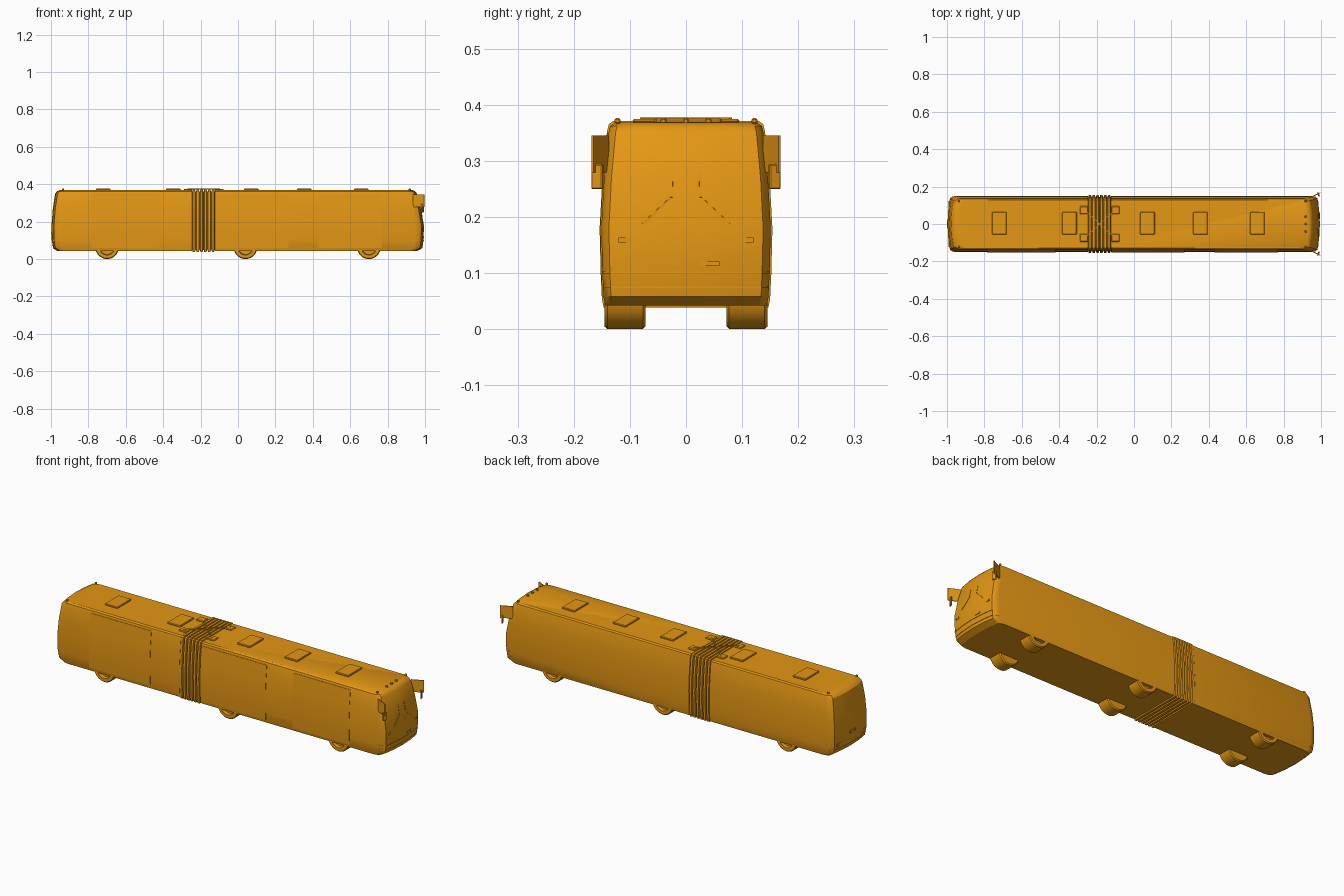
import bpy, bmesh, math
from mathutils import Matrix, Vector

cube = bpy.data.objects.get("Cube")
if cube:
    bpy.data.objects.remove(cube, do_unlink=True)

paint = bpy.data.materials.new("orange_paint")
paint.use_nodes = True
ORANGE = (0.78, 0.31, 0.007, 1)
paint.diffuse_color = ORANGE
paint.node_tree.nodes["Principled BSDF"].inputs["Base Color"].default_value = ORANGE

# Body levels: height, half width, nose x, tail x
LEVELS = [(0.042, 0.144, 0.955, -0.965), (0.058, 0.147, 0.985, -0.988),
          (0.10, 0.149, 0.992, -0.996), (0.18, 0.151, 0.994, -0.997),
          (0.27, 0.146, 0.978, -0.990), (0.35, 0.138, 0.957, -0.978),
          (0.362, 0.135, 0.947, -0.968), (0.368, 0.127, 0.935, -0.955)]
# Plan curve of a bus end: setback, fraction of half width
END = [(0.045, 1.0), (0.026, 0.97), (0.013, 0.91), (0.004, 0.5), (0, 0)]
JOINT_REAR, JOINT_FRONT = -0.245, -0.122


def finish(name, bm, smooth=True):
    bmesh.ops.recalc_face_normals(bm, faces=bm.faces)
    mesh = bpy.data.meshes.new(name)
    bm.to_mesh(mesh)
    bm.free()
    ob = bpy.data.objects.new(name, mesh)
    bpy.context.collection.objects.link(ob)
    mesh.materials.append(paint)
    if smooth:
        bpy.ops.object.select_all(action="DESELECT")
        ob.select_set(True)
        bpy.context.view_layer.objects.active = ob
        bpy.ops.object.shade_smooth_by_angle(angle=math.radians(28))
    return ob


def loft(name, rings, smooth=True, closed=False):
    bm = bmesh.new()
    rows = [[bm.verts.new(p) for p in ring] for ring in rings]
    n = len(rows[0])
    pairs = list(zip(rows, rows[1:]))
    if closed:
        pairs.append((rows[-1], rows[0]))
    for a, b in pairs:
        for i in range(n):
            j = (i + 1) % n
            bm.faces.new((a[i], a[j], b[j], b[i]))
    if not closed:
        bm.faces.new(rows[0])
        bm.faces.new(rows[-1])
    return finish(name, bm, smooth)


def box(name, center, size, rot=None, bevel=0.0):
    bm = bmesh.new()
    bmesh.ops.create_cube(bm, size=1)
    bmesh.ops.scale(bm, vec=size, verts=bm.verts)
    if bevel:
        bmesh.ops.bevel(bm, geom=bm.edges[:], offset=bevel, segments=1, affect="EDGES")
    if rot:
        bmesh.ops.transform(bm, matrix=rot, verts=bm.verts)
    bmesh.ops.translate(bm, vec=center, verts=bm.verts)
    return finish(name, bm, False)


def bar(name, a, b, width):
    a, b = Vector(a), Vector(b)
    rot = (b - a).to_track_quat("X", "Z").to_matrix().to_4x4()
    return box(name, (a + b) / 2, ((b - a).length, width, width), rot)


def level_value(z, column):
    for lo, hi in zip(LEVELS, LEVELS[1:]):
        if z <= hi[0]:
            t = (z - lo[0]) / (hi[0] - lo[0])
            return lo[column] + t * (hi[column] - lo[column])
    return LEVELS[-1][column]


def end_x(y, z, front):
    # Surface position on the nose or tail
    f = min(abs(y) / level_value(z, 1), 1)
    back = 0
    for (s1, f1), (s0, f0) in zip(END, END[1:]):
        if f0 <= f <= f1:
            back = s0 + (f - f0) / (f1 - f0) * (s1 - s0)
    return level_value(z, 2) - back if front else level_value(z, 3) + back


# Two body sections, lofted upward from plan outlines
def body(name, front):
    rings = []
    for z, w, nose, tail in LEVELS:
        tip, sign = (nose, -1) if front else (tail, 1)
        curve = [(tip + sign * s, f * w) for s, f in END]
        curve += [(x, -y) for x, y in reversed(curve[:-1])]
        joint = JOINT_FRONT if front else JOINT_REAR
        outline = [(joint, w)] + curve + [(joint, -w)]
        rings.append([(x, y, z) for x, y in outline])
    return loft(name, rings)


body("front_body", True)
body("rear_body", False)

# Folded bellows between the sections
section = [(w, z) for z, w, _, _ in LEVELS]
section += [(-y, z) for y, z in reversed(section)]
rings = []
ribs = 6
pitch = (JOINT_FRONT - JOINT_REAR) / ribs
for i in range(ribs):
    for t, s in ((0, 0.95), (0.15, 1.02), (0.75, 1.02), (0.9, 0.95)):
        x = JOINT_REAR + (i + t) * pitch
        rings.append([(x, y * s, 0.205 + (z - 0.205) * s) for y, z in section])
loft("bellows", rings, False)

# Thin side panels between the doors
for n, (x0, x1) in enumerate([(-0.785, -0.42), (-0.12, 0.27), (0.43, 0.77)]):
    side = [(w, z) for z, w, _, _ in LEVELS[1:6]]
    strip = [(-w - 0.002, z) for w, z in side] + [(-w + 0.004, z) for w, z in reversed(side)]
    loft(f"side_panel_{n}", [[(x, y, z) for y, z in strip] for x in (x0, x1)])


# Wheels: turned tyre with a recessed hub
def wheel(name, x, side):
    r = 0.0625
    profile = [(0.01, 0.072), (0.057, 0.072), (r, 0.077), (r, 0.14), (0.058, 0.145),
               (0.041, 0.145), (0.038, 0.128), (0.015, 0.128), (0.012, 0.138), (0.002, 0.138),
               (0.002, 0.08)]
    rings = []
    for k in range(32):
        a = 2 * math.pi * k / 32
        rings.append([(x + p * math.cos(a), side * y, r + p * math.sin(a)) for p, y in profile])
    loft(name, rings, True, True)


for x, label in ((-0.70, "rear"), (0.04, "middle"), (0.70, "front")):
    wheel(f"{label}_left_wheel", x, 1)
    wheel(f"{label}_right_wheel", x, -1)
    bar(f"{label}_axle", (x, -0.09, 0.0625), (x, 0.09, 0.0625), 0.02)

# Roof hatches
for n, x in enumerate((-0.72, -0.345, 0.072, 0.355, 0.66)):
    box(f"roof_hatch_{n}", (x, 0.004, 0.371), (0.078, 0.12, 0.01), None, 0.003)

# Crossed links and pads over the joint
JX = (JOINT_REAR + JOINT_FRONT) / 2
for s in (-1, 1):
    bar(f"roof_link_{s}", (JX - 0.085, -s * 0.08, 0.374), (JX + 0.085, s * 0.08, 0.374), 0.006)
    for t in (-1, 1):
        box(f"link_pad_{s}_{t}", (JX + s * 0.084, t * 0.074, 0.371),
            (0.045, 0.042, 0.008), None, 0.0035)

# Roof marker lamps
for y in (-0.122, -0.04, 0, 0.04, 0.122):
    box("front_marker_lamp", (0.918, y, 0.371), (0.012, 0.01, 0.01), None, 0.002)
for y in (-0.122, 0.122):
    box("rear_marker_lamp", (-0.935, y, 0.371), (0.012, 0.01, 0.01), None, 0.002)

# Angled mirrors with a hanging lower glass
for s, label in ((1, "left"), (-1, "right")):
    turn = Matrix.Rotation(s * math.atan2(0.028, 0.06), 4, "Z")
    box(f"{label}_mirror_arm", (0.966, s * 0.153, 0.312), (0.066, 0.004, 0.066), turn)
    box(f"{label}_mirror_glass", (0.986, s * 0.158, 0.272), (0.008, 0.022, 0.044), turn, 0.002)

    # Wipers
    for y0, z0, y1, z1 in ((0.077, 0.187, 0.028, 0.233), (0.026, 0.235, 0.025, 0.28)):
        bar(f"{label}_wiper", (end_x(y0, z0, True), s * y0, z0),
            (end_x(y1, z1, True), s * y1, z1), 0.004)

    # Front and rear lamps
    for front, y, z, size in ((True, 0.109, 0.159, (0.006, 0.022, 0.009)),
                              (False, 0.105, 0.10, (0.006, 0.035, 0.016))):
        end = "head" if front else "tail"
        box(f"{label}_{end}_lamp", (end_x(y, z, front), s * y, z), size)

# Number plates
box("front_plate", (end_x(0.043, 0.117, True), 0.043, 0.117), (0.006, 0.033, 0.008))
box("rear_plate", (end_x(0, 0.14, False), 0, 0.14), (0.007, 0.05, 0.012))


# Bumper trim lines wrapped round the nose and tail
def trim(name, z, front):
    w = level_value(z, 1)
    ys = [f * w for _, f in END]
    ys += [-y for y in reversed(ys[:-1])]
    rings = []
    for y in ys:
        x = end_x(y, z, front)
        rings.append([(x + dx, y * 1.002, z + dz) for dx, dz in
                      ((-0.002, -0.0015), (0.002, -0.0015), (0.002, 0.0015), (-0.002, 0.0015))])
    loft(name, rings)


for z in (0.075, 0.101):
    trim("front_bumper_trim", z, True)
trim("rear_bumper_trim", 0.075, False)
